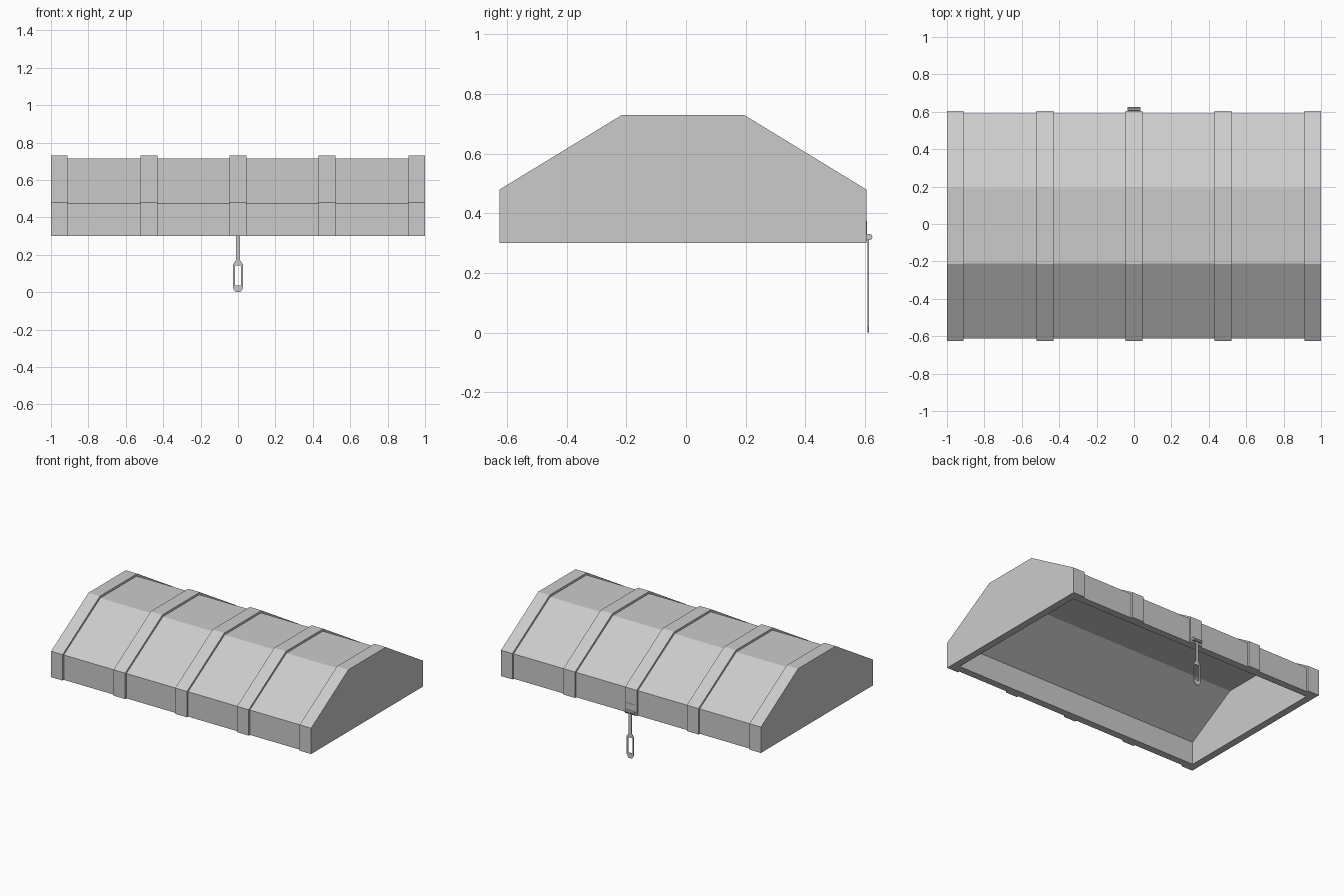
import bpy, bmesh, math
from mathutils import Matrix

if "Cube" in bpy.data.objects:
    bpy.data.objects.remove(bpy.data.objects["Cube"])

CY = -0.01  # the lid sits slightly forward of centre because of the latch


def loft(name, rings):
    """Solid skinned through rings of equal point count, capped at both ends."""
    bm = bmesh.new()
    vs = [[bm.verts.new(p) for p in ring] for ring in rings]
    n = len(vs[0])
    for a, b in zip(vs, vs[1:]):
        for i in range(n):
            j = (i + 1) % n
            # the bottom point pairs at a step share no area problem: quads stay planar
            bm.faces.new((a[i], a[j], b[j], b[i]))
    bm.faces.new(vs[0])
    bm.faces.new(vs[-1])
    bmesh.ops.recalc_face_normals(bm, faces=bm.faces)
    me = bpy.data.meshes.new(name)
    bm.to_mesh(me)
    bm.free()
    ob = bpy.data.objects.new(name, me)
    bpy.context.collection.objects.link(ob)
    return ob


def lid_ring(x, half, knee, flat, top, base=0.30):
    """Mirrored six-point lid cross-section at x."""
    side = [(half, base), (half, knee), (flat, top)]
    pts = [(-y, z) for y, z in side] + side[::-1]
    return [(x, CY + y, z) for y, z in pts]


def prism_y(name, half_outline, y0, y1):
    """Mirrored (x, z) outline extruded along y."""
    pts = half_outline + [(-x, z) for x, z in half_outline[::-1]]
    return loft(name, [[(x, y, z) for x, z in pts] for y in (y0, y1)])


def cut(ob, cutter):
    mod = ob.modifiers.new("cut", 'BOOLEAN')
    mod.operation = 'DIFFERENCE'
    mod.solver = 'EXACT'
    mod.object = cutter
    bpy.context.view_layer.objects.active = ob
    bpy.ops.object.modifier_apply(modifier=mod.name)
    bpy.data.objects.remove(cutter)


BODY = (0.602, 0.473, 0.20, 0.715)
STRAP = (0.615, 0.48, 0.205, 0.73)

# Lid: body with five raised straps, hollowed from below
straps = [(-1, -0.912), (-0.52, -0.43), (-0.045, 0.045), (0.43, 0.52), (0.912, 1)]
rings = []
for a, b in straps:
    if a > -1:
        rings.append(lid_ring(a, *BODY))
    rings += [lid_ring(a, *STRAP), lid_ring(b, *STRAP)]
    if b < 1:
        rings.append(lid_ring(b, *BODY))
# the stepped rings lie in one plane, so drop the bottom sliver faces' zero area
lid = loft("chest_lid", rings)
hollow = loft("lid_hollow", [lid_ring(x, 0.552, 0.458, 0.19, 0.668, 0.30) for x in (-0.95, 0.95)])
for v in hollow.data.vertices:
    if v.co.z < 0.31:
        v.co.z = 0.2
cut(lid, hollow)

# Latch mounting plate on the back strap
prism_y("latch_plate", [(0.035, 0.31), (0.035, 0.375)], 0.60, 0.607)

# Hinge pin
bm = bmesh.new()
bmesh.ops.create_cone(bm, cap_ends=True, segments=10, radius1=0.011, radius2=0.011, depth=0.07,
                      matrix=Matrix.Translation((0, 0.614, 0.321)) @ Matrix.Rotation(math.pi / 2, 4, 'Y'))
me = bpy.data.meshes.new("hinge_pin")
bm.to_mesh(me)
bm.free()
bpy.context.collection.objects.link(bpy.data.objects.new("hinge_pin", me))

# Hanging hasp with a slot
hasp = prism_y("hasp", [(0.011, 0.325), (0.011, 0.172), (0.027, 0.148), (0.027, 0.022), (0.013, 0.0)],
               0.609, 0.614)
cut(hasp, prism_y("hasp_slot", [(0.017, 0.143), (0.017, 0.035)], 0.58, 0.65))
